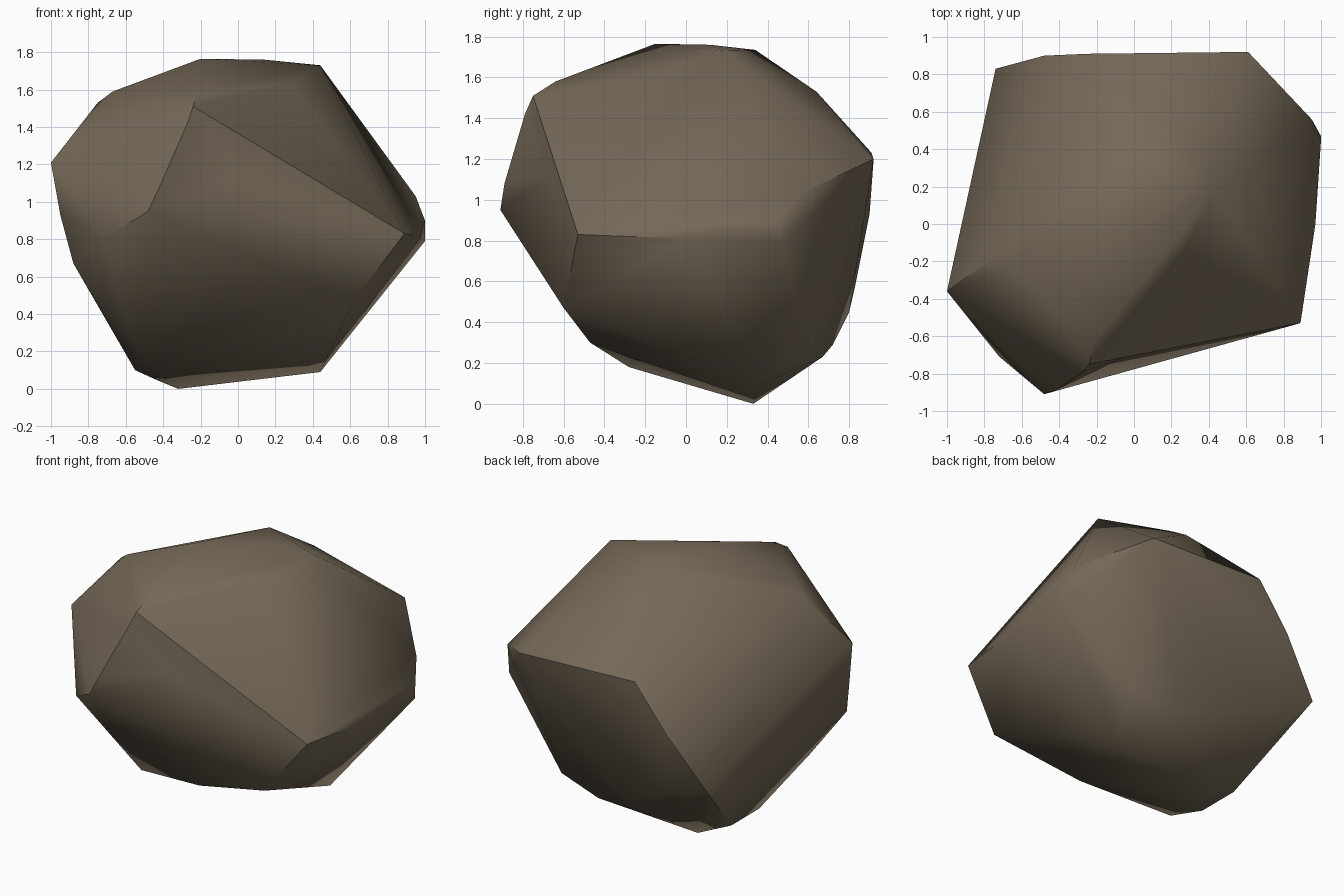
import bpy, bmesh, math
from mathutils import Vector

if "Cube" in bpy.data.objects:
    bpy.data.objects.remove(bpy.data.objects["Cube"])

# corner points of the boulder, grouped by side
TOP = [(-.2, -.15, 1.765), (.14, .12, 1.76), (.44, .18, 1.73), (0, .34, 1.735),
       (.28, -.13, 1.63), (-.67, -.23, 1.59), (-.75, -.18, 1.53)]
# curved ridge running up the front, and the right corner it faces
CREASE = [(-.48, -.91, .95), (-.42, -.89, 1.08), (-.34, -.83, 1.25),
          (-.27, -.79, 1.42), (-.24, -.75, 1.51), (-.22, -.64, 1.58), (.89, -.53, .83)]
FRONT = [(.62, -.6, .47), (-.72, -.71, .8), (.04, -.47, .3)]
LEFT = [(-1, -.36, 1.21), (-.95, -.4, .93), (-.88, -.47, .67), (-.83, -.32, 1.38),
        (-.72, -.3, .4)]
RIGHT = [(1, .47, .79), (1, .45, .9), (.97, 0, .81), (.95, .56, 1.03)]
BACK = [(.61, .92, 1.2), (-.25, .91, 1.23), (.2, .91, 1.22), (-.74, .83, .58),
        (-.48, .9, .93), (.12, .64, 1.53), (-.08, .74, 1.41), (.505, .615, .295),
        (-.38, .8, .45), (-.04, .72, .29), (.19, .67, .23)]
BOTTOM = [(-.32, .33, 0), (-.44, .25, .05), (.44, .36, .09), (-.55, 0, .1),
          (-.53, -.28, .18), (-.55, .3, .1), (-.62, .6, .35)]
DENT = (0, -.685, 1.12)

bm = bmesh.new()
for p in TOP + CREASE + FRONT + LEFT + RIGHT + BACK + BOTTOM:
    bm.verts.new(p)
bmesh.ops.convex_hull(bm, input=bm.verts[:])
bmesh.ops.delete(bm, geom=[v for v in bm.verts if not v.link_faces], context='VERTS')


# shallow hollow in the front panel beside the ridge
def on_crease(v):
    return any((v.co - Vector(c)).length < .001 for c in CREASE)


panel = [f for f in bm.faces if all(on_crease(v) for v in f.verts) and f.calc_center_median().x > -.3]
region = bmesh.ops.dissolve_faces(bm, faces=panel)['region']
if region:
    big = max(region, key=lambda f: f.calc_area())
    bmesh.ops.poke(bm, faces=[big])['verts'][0].co = DENT
bmesh.ops.triangulate(bm, faces=[f for f in bm.faces if len(f.verts) > 3])
bmesh.ops.recalc_face_normals(bm, faces=bm.faces[:])

# boulder object
me = bpy.data.meshes.new("boulder")
bm.to_mesh(me)
bm.free()
rock = bpy.data.objects.new("boulder", me)
bpy.context.collection.objects.link(rock)
mat = bpy.data.materials.new("brown stone")
mat.diffuse_color = (.175, .138, .094, 1)
mat.use_nodes = True
mat.node_tree.nodes["Principled BSDF"].inputs["Base Color"].default_value = mat.diffuse_color
me.materials.append(mat)

# smooth shading with only the strongest edges kept
bpy.context.view_layer.objects.active = rock
rock.select_set(True)
bpy.ops.object.shade_smooth_by_angle(angle=math.radians(42))
